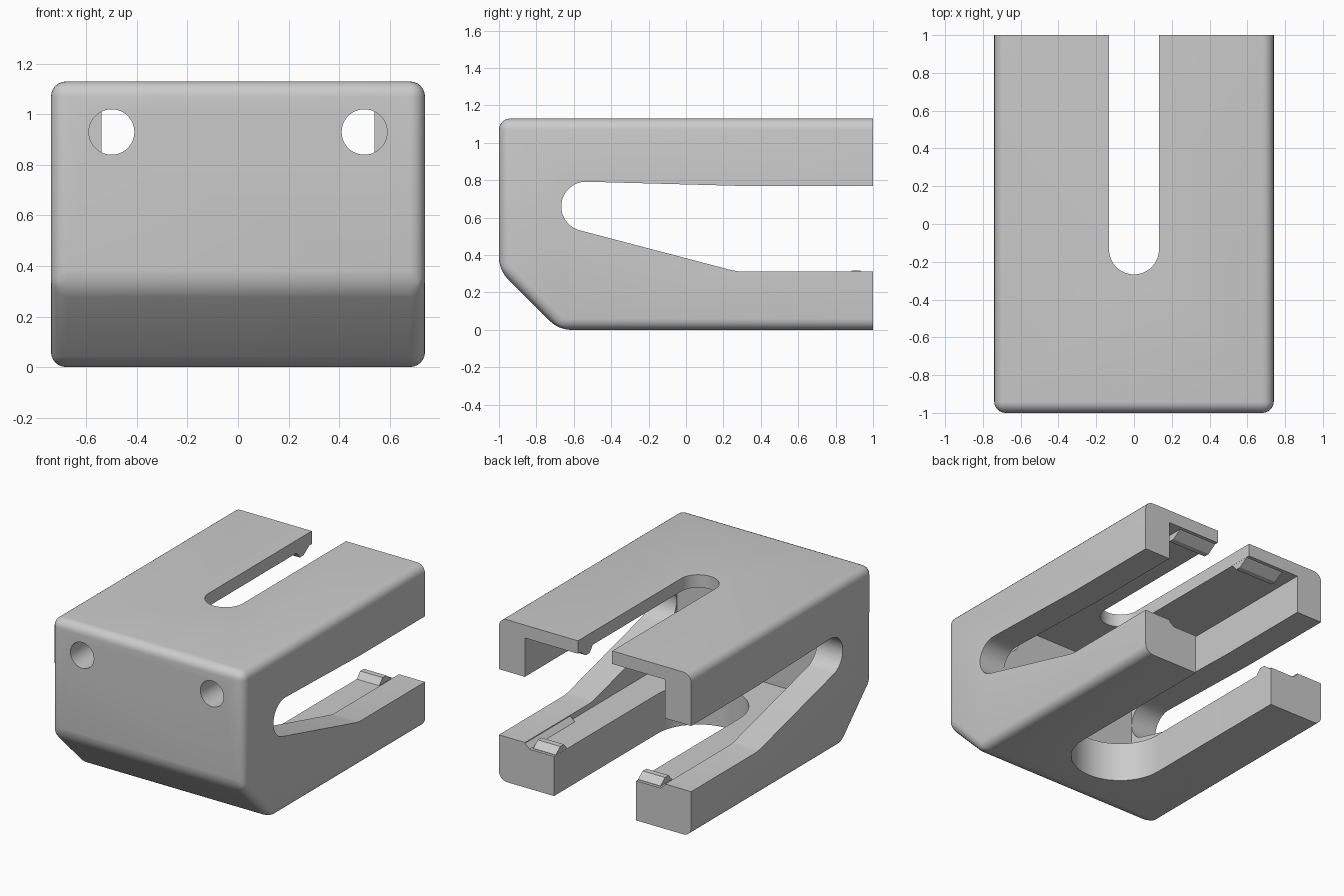
import bpy, bmesh, math
from mathutils import Vector

cube = bpy.data.objects.get("Cube")
if cube:
    bpy.data.objects.remove(cube, do_unlink=True)

grey = bpy.data.materials.new("plain grey")
grey.use_nodes = True
grey.diffuse_color = (0.6, 0.6, 0.6, 1)
grey.node_tree.nodes["Principled BSDF"].inputs["Base Color"].default_value = (0.6, 0.6, 0.6, 1)


def prism(name, outline, axis, low, high, round_edges=0):
    """Extrude a 2D outline along an axis: x uses (y, z), y uses (x, z), z uses (x, y)."""
    bm = bmesh.new()
    place = {"x": lambda p: (low, p[0], p[1]),
             "y": lambda p: (p[0], low, p[1]),
             "z": lambda p: (p[0], p[1], low)}[axis]
    step = Vector([high - low if a == axis else 0 for a in "xyz"])
    face = bm.faces.new([bm.verts.new(place(p)) for p in outline])
    new = bmesh.ops.extrude_face_region(bm, geom=[face])["geom"]
    bmesh.ops.translate(bm, verts=[v for v in new if isinstance(v, bmesh.types.BMVert)], vec=step)
    bmesh.ops.recalc_face_normals(bm, faces=bm.faces)
    if round_edges:
        # The rear end stays sharp
        edges = [e for e in bm.edges if not all(v.co.y > 0.99 for v in e.verts)]
        bmesh.ops.bevel(bm, geom=edges, offset=round_edges, segments=6,
                        profile=0.5, affect="EDGES", clamp_overlap=True)
    mesh = bpy.data.meshes.new(name)
    bm.to_mesh(mesh)
    bm.free()
    mesh.materials.append(grey)
    obj = bpy.data.objects.new(name, mesh)
    bpy.context.collection.objects.link(obj)
    return obj


def arc(cx, cy, r, start, end, steps=20):
    angles = [math.radians(start + (end - start) * i / steps) for i in range(steps + 1)]
    return [(cx + r * math.cos(a), cy + r * math.sin(a)) for a in angles]


def rect(a0, b0, a1, b1):
    return [(a0, b0), (a1, b0), (a1, b1), (a0, b1)]


def u_slot(half_width, centre):
    """Slot open at the rear with a round front end."""
    return [(half_width, 1.2), (-half_width, 1.2)] + arc(0, centre, half_width, 180, 360, 32)


# Body with a chamfered lower front
body = prism("clamp_body", [(-1, 1.13), (-1, 0.32), (-0.68, 0), (1, 0), (1, 1.13)],
             "x", -0.74, 0.74, 0.06)

# Side opening between upper and lower arms
side_outline = ([(1.2, 0.77), (0.28, 0.77)] + arc(-0.535, 0.66, 0.132, 88, 256)
                + [(0.24, 0.32), (0.28, 0.313), (1.2, 0.313)])
cutters = [
    prism("side_cutter", side_outline, "x", -1, 1),
    prism("cavity_cutter", rect(-0.54, 0.275, 0.54, 1.04), "y", -0.67, 1.2),
    prism("top_slot_cutter", u_slot(0.132, -0.135), "z", 0.9, 1.3),
    prism("bottom_slot_cutter", u_slot(0.316, -0.14), "z", -0.2, 0.4),
]
for s in (-1, 1):
    cutters.append(prism("hole_cutter", arc(s * 0.5, 0.93, 0.09, 0, 350, 35), "y", -1.2, -0.6))

for cutter in cutters:
    cutter.hide_render = True
    mod = body.modifiers.new(cutter.name, "BOOLEAN")
    mod.operation = "DIFFERENCE"
    mod.solver = "EXACT"
    mod.object = cutter
    bpy.context.view_layer.objects.active = body
    bpy.ops.object.modifier_apply(modifier=mod.name)
    bpy.data.objects.remove(cutter, do_unlink=True)

bpy.ops.object.select_all(action="DESELECT")
body.select_set(True)
bpy.context.view_layer.objects.active = body
bpy.ops.object.shade_smooth_by_angle(angle=math.radians(30))

# Snap ridges near the rear of each arm, and the sloped ledge on the lower arms
for s, side in ((-1, "right"), (1, "left")):
    lower = [(0.98, 0.27), (0.98, 0.278), (0.93, 0.318), (0.89, 0.318), (0.85, 0.27)]
    upper = [(0.98, 1.045), (0.97, 1.035), (0.91, 0.995), (0.87, 0.995), (0.83, 1.045)]
    prism(side + "_lower_ridge", lower, "x", *sorted((s * 0.317, s * 0.49)))
    prism(side + "_upper_ridge", upper, "x", *sorted((s * 0.133, s * 0.43)))
    prism(side + "_ledge", [(s * 0.545, 0.27), (s * 0.545, 0.312), (s * 0.5, 0.27)], "y", 0.5, 1)
